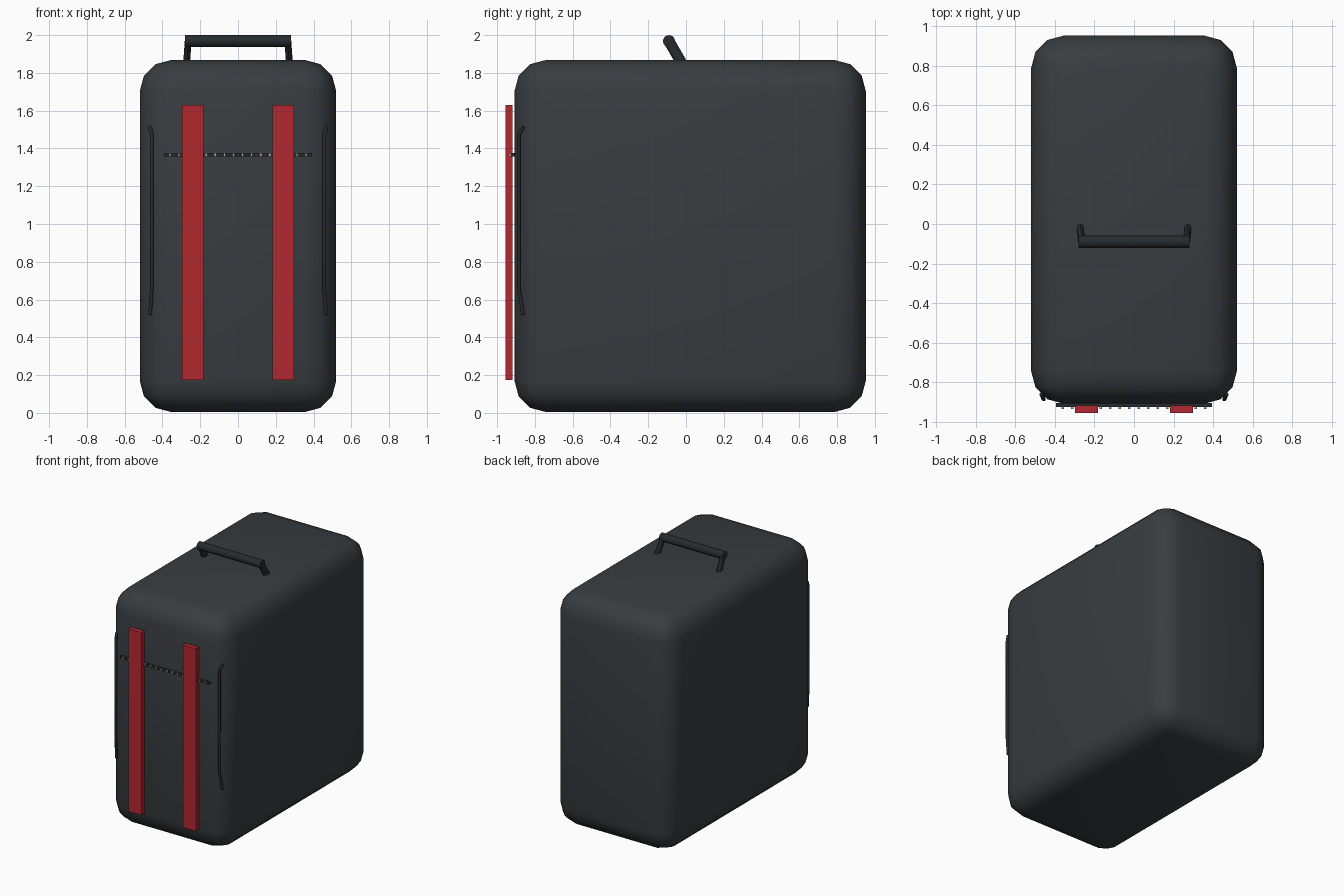
import bpy, bmesh
from mathutils import Vector, Matrix

if "Cube" in bpy.data.objects:
    bpy.data.objects.remove(bpy.data.objects["Cube"])


def material(name, color):
    m = bpy.data.materials.new(name)
    m.diffuse_color = (*color, 1)
    m.use_nodes = True
    m.node_tree.nodes["Principled BSDF"].inputs["Base Color"].default_value = m.diffuse_color
    return m


shell = material("charcoal", (0.04, 0.046, 0.051))
dark = material("dark_trim", (0.02, 0.023, 0.026))
red = material("red_strap", (0.45, 0.022, 0.03))
metal = material("zip_metal", (0.4, 0.4, 0.42))


def box(name, lo, hi, mat):
    lo, hi = Vector(lo), Vector(hi)
    bpy.ops.mesh.primitive_cube_add(size=1, location=(lo + hi) / 2)
    ob = bpy.context.object
    ob.name = name
    ob.scale = hi - lo
    bpy.ops.object.transform_apply(location=False, rotation=False, scale=True)
    ob.data.materials.append(mat)
    return ob


def rod(name, a, b, rx, ry, mat):
    a, b = Vector(a), Vector(b)
    d = b - a
    bm = bmesh.new()
    bmesh.ops.create_cone(bm, cap_ends=True, segments=16, radius1=1, radius2=1, depth=d.length)
    # keep the local x axis aligned with world x where possible
    z = d.normalized()
    y = z.cross(Vector((1, 0, 0)) if abs(z.x) < 0.9 else Vector((0, 0, 1))).normalized()
    x = y.cross(z)
    rot = Matrix((x, y, z)).transposed().to_4x4()
    bm.transform(Matrix.Translation((a + b) / 2) @ rot @ Matrix.Diagonal((rx, ry, 1, 1)))
    me = bpy.data.meshes.new(name)
    bm.to_mesh(me)
    bm.free()
    ob = bpy.data.objects.new(name, me)
    bpy.context.collection.objects.link(ob)
    me.materials.append(mat)
    bpy.ops.object.select_all(action='DESELECT')
    ob.select_set(True)
    bpy.context.view_layer.objects.active = ob
    bpy.ops.object.shade_smooth_by_angle()
    return ob


def tube(name, points, radius, mat):
    cu = bpy.data.curves.new(name, 'CURVE')
    cu.dimensions = '3D'
    cu.bevel_depth = radius
    cu.bevel_resolution = 2
    cu.use_fill_caps = True
    sp = cu.splines.new('POLY')
    sp.points.add(len(points) - 1)
    for p, co in zip(sp.points, points):
        p.co = (*co, 1)
    cu.materials.append(mat)
    ob = bpy.data.objects.new(name, cu)
    bpy.context.collection.objects.link(ob)
    return ob


# Rounded main case
body = box("case_body", (-0.52, -0.908, 0.005), (0.52, 0.952, 1.868), shell)
bev = body.modifiers.new("round_edges", 'BEVEL')
bev.width = 0.165
bev.segments = 3
body.data.shade_smooth()

# Carry handle: grip bar
rod("handle_grip", (-0.28, -0.09, 1.968), (0.28, -0.09, 1.968), 0.032, 0.032, dark)

for side, s in (("left", -1), ("right", 1)):
    # Leaning handle legs
    rod("handle_leg_" + side, (s * 0.272, -0.025, 1.855), (s * 0.264, -0.09, 1.968), 0.018, 0.029, dark)
    # Red front straps
    x0, x1 = sorted((s * 0.183, s * 0.297))
    box("strap_" + side, (x0, -0.955, 0.175), (x1, -0.918, 1.63), red)
    # Piping on the front corners
    tube("piping_" + side,
         [(s * 0.468, -0.86, 1.515), (s * 0.457, -0.885, 1.475),
          (s * 0.456, -0.886, 0.665), (s * 0.466, -0.863, 0.52)], 0.01, dark)

# Zip tape and teeth
box("zip_tape", (-0.393, -0.926, 1.357), (0.393, -0.904, 1.375), dark)
for i in range(16):
    x = -0.36 + i * 0.048
    box("zip_tooth", (x - 0.006, -0.936, 1.357), (x + 0.006, -0.922, 1.375), metal)
